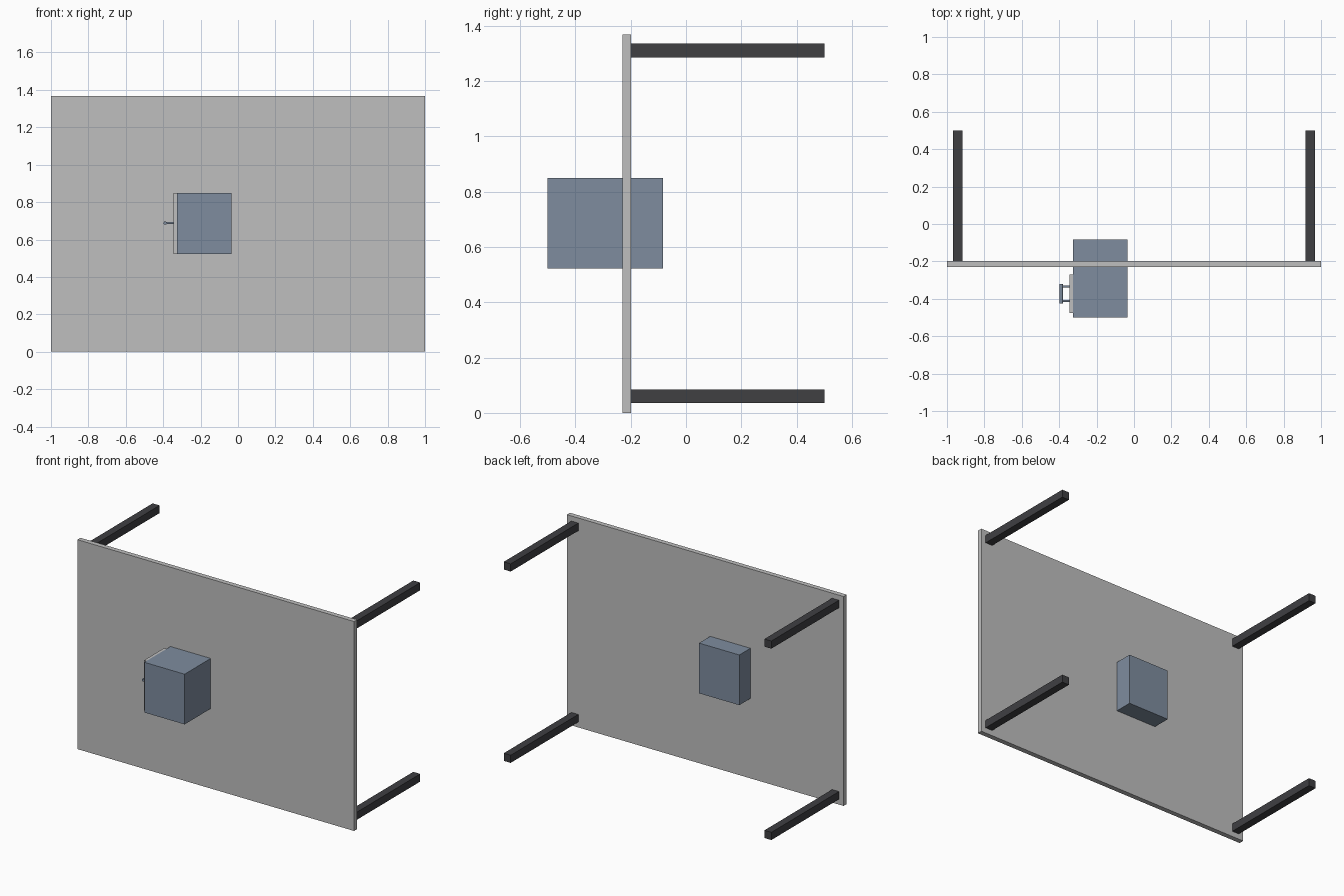
import bpy
import math
from mathutils import Vector

if "Cube" in bpy.data.objects:
    bpy.data.objects.remove(bpy.data.objects["Cube"], do_unlink=True)


def material(name, colour):
    mat = bpy.data.materials.new(name)
    mat.use_nodes = True
    mat.diffuse_color = (*colour, 1)
    mat.node_tree.nodes["Principled BSDF"].inputs["Base Color"].default_value = (*colour, 1)
    return mat


light_grey = material("light grey", (0.52, 0.52, 0.52))
dark_grey = material("dark grey", (0.05, 0.05, 0.055))
slate_blue = material("slate blue", (0.21, 0.265, 0.345))


def box(name, low, high, mat):
    low, high = Vector(low), Vector(high)
    bpy.ops.mesh.primitive_cube_add(size=1, location=(low + high) / 2)
    obj = bpy.context.object
    obj.name = name
    obj.scale = high - low
    bpy.ops.object.transform_apply(location=False, rotation=False, scale=True)
    obj.data.materials.append(mat)
    return obj


def rod(name, start, end, radius, mat):
    start, end = Vector(start), Vector(end)
    axis = end - start
    bpy.ops.mesh.primitive_cylinder_add(
        vertices=16, radius=radius, depth=axis.length, location=(start + end) / 2,
        rotation=axis.to_track_quat("Z", "Y").to_euler())
    obj = bpy.context.object
    obj.name = name
    obj.data.materials.append(mat)
    bpy.ops.object.shade_smooth_by_angle(angle=math.radians(40))
    return obj


# Table top standing on its long edge
box("table_top", (-1, -0.23, 0), (1, -0.198, 1.368), light_grey)

# Four square legs
for side, x in (("right", -0.942), ("left", 0.942)):
    for level, z in (("lower", 0.06), ("upper", 1.31)):
        box(f"{level}_{side}_leg", (x - 0.025, -0.198, z - 0.025),
            (x + 0.025, 0.5, z + 0.025), dark_grey)

# Cabinet passing through the top, with its door panel
box("cabinet", (-0.327, -0.5, 0.522), (-0.036, -0.083, 0.85), slate_blue)
box("door_panel", (-0.345, -0.477, 0.522), (-0.327, -0.271, 0.85), light_grey)

# Door handle: a bar on two posts
rod("handle_bar", (-0.389, -0.425, 0.688), (-0.389, -0.321, 0.688), 0.009, slate_blue)
for name, y in (("front", -0.412), ("back", -0.334)):
    rod(f"{name}_handle_post", (-0.345, y, 0.688), (-0.389, y, 0.688), 0.006, slate_blue)
